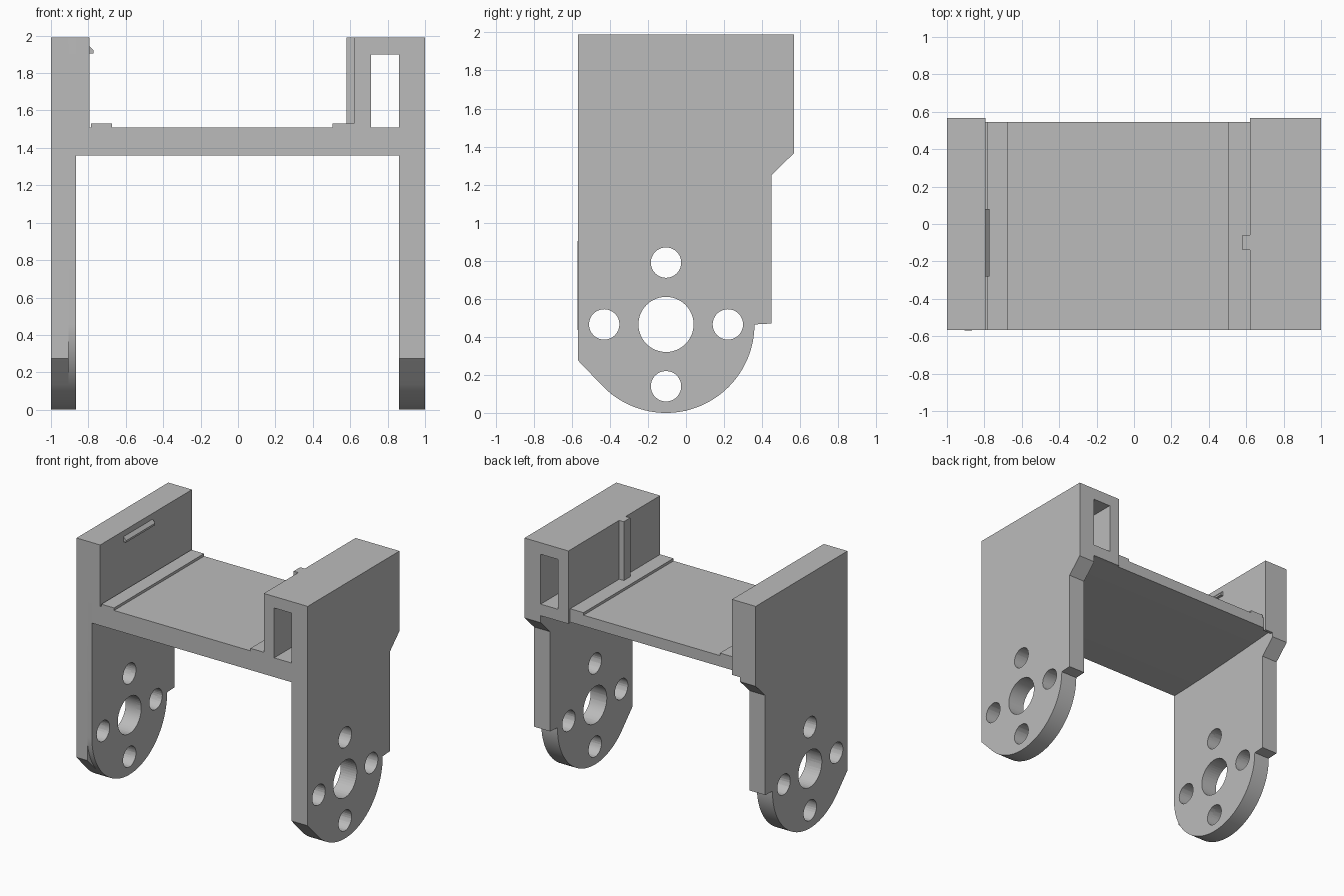
import bpy, bmesh, math
from mathutils import Vector

cube = bpy.data.objects.get("Cube")
if cube:
    bpy.data.objects.remove(cube, do_unlink=True)

grey = bpy.data.materials.new("light_grey")
grey.use_nodes = True
COLOUR = (0.5, 0.5, 0.5, 1)
grey.diffuse_color = COLOUR
grey.node_tree.nodes["Principled BSDF"].inputs["Base Color"].default_value = COLOUR

FRONT, BACK, TOP = -0.567, 0.567, 1.99
DECK_BACK, DECK_TOP, DECK_LOW = 0.545, 1.51, 1.36
HUB_Y, HUB_Z, HUB_R = -0.105, 0.465, 0.465


def prism(name, outlines, axis, lo, hi):
    """Extrude outlines along x (points are y, z) or along y (points are x, z)."""
    bm = bmesh.new()
    for points in outlines:
        def place(p, d):
            return (d, p[0], p[1]) if axis == "x" else (p[0], d, p[1])
        face = bm.faces.new([bm.verts.new(place(p, lo)) for p in points])
        moved = bmesh.ops.extrude_face_region(bm, geom=[face])["geom"]
        shift = Vector(place((0, 0), hi - lo))
        bmesh.ops.translate(bm, vec=shift, verts=[v for v in moved if isinstance(v, bmesh.types.BMVert)])
    bmesh.ops.recalc_face_normals(bm, faces=bm.faces)
    mesh = bpy.data.meshes.new(name)
    bm.to_mesh(mesh)
    bm.free()
    mesh.materials.append(grey)
    obj = bpy.data.objects.new(name, mesh)
    bpy.context.collection.objects.link(obj)
    return obj


def box(name, x0, x1, y0, y1, z0, z1):
    return prism(name, [[(x0, z0), (x1, z0), (x1, z1), (x0, z1)]], "y", y0, y1)


def arc(cy, cz, r, start, end, steps):
    angles = [math.radians(start + (end - start) * i / steps) for i in range(steps + 1)]
    return [(cy + r * math.cos(a), cz + r * math.sin(a)) for a in angles]


def smooth(obj):
    bpy.ops.object.select_all(action="DESELECT")
    obj.select_set(True)
    bpy.context.view_layer.objects.active = obj
    bpy.ops.object.shade_smooth_by_angle(angle=math.radians(25))


def side_plate(name, x0, x1, clipped_corner):
    """Upright plate with a rounded foot and a five-hole hub pattern."""
    upper = [(0.45, 0.47), (0.45, 1.25), (BACK, 1.365), (BACK, TOP), (FRONT, TOP)]
    if clipped_corner:
        outline = upper + [(FRONT, 0.275)] + arc(HUB_Y, HUB_Z, HUB_R, -135, 0, 48)
    else:
        outline = upper + arc(HUB_Y, HUB_Z, HUB_R, -179, 0, 64)
    plate = prism(name, [outline], "x", x0, x1)
    holes = [arc(HUB_Y, HUB_Z, 0.145, 0, 352.5, 47)]
    for k in range(4):
        a = k * math.pi / 2
        cy, cz = HUB_Y + 0.325 * math.cos(a), HUB_Z + 0.325 * math.sin(a)
        holes.append(arc(cy, cz, 0.08, 0, 348.75, 31))
    cutter = prism("hole_cutter", holes, "x", x0 - 0.1, x1 + 0.1)
    cutter.hide_render = True
    smooth(plate)
    cut = plate.modifiers.new("holes", "BOOLEAN")
    cut.object, cut.operation, cut.solver = cutter, "DIFFERENCE", "EXACT"
    bpy.ops.object.modifier_apply(modifier=cut.name)
    bpy.data.objects.remove(cutter, do_unlink=True)
    smooth(plate)


# Side plates: the right one has a fully rounded inner layer
side_plate("left_plate", 0.86, 1.0, True)
side_plate("right_plate_outer", -1.0, -0.905, True)
side_plate("right_plate_inner", -0.905, -0.865, False)

# Deck with an underside that rises gently to the back
under = []
for i in range(13):
    t = i / 12
    under.append((FRONT + (DECK_BACK - FRONT) * t, DECK_LOW + 0.065 * t ** 1.4))
deck = prism("deck", [under + [(DECK_BACK, DECK_TOP), (FRONT, DECK_TOP)]], "x", -0.865, 0.86)
smooth(deck)

# Raised strips along both sides of the deck
box("right_strip", -0.785, -0.675, FRONT, DECK_BACK, DECK_TOP, 1.53)
box("left_strip", 0.505, 0.62, FRONT, DECK_BACK, DECK_TOP, 1.53)

# Thickened right wall with its ledge and catch
box("right_wall", -0.865, -0.795, FRONT, BACK, DECK_TOP, TOP)
box("right_wall_ledge", -0.865, -0.795, DECK_BACK, BACK, 1.4, DECK_TOP)
prism("catch", [[(-0.795, 1.905), (-0.772, 1.905), (-0.772, 1.92), (-0.795, 1.945)]], "y", -0.28, 0.08)

# Hollow left wall: inner wall, lintel, sill and vertical rib
box("left_inner_wall", 0.62, 0.71, FRONT, BACK, DECK_TOP, TOP)
box("left_lintel", 0.71, 0.86, FRONT, BACK, 1.9, TOP)
box("left_sill", 0.62, 0.86, DECK_BACK, BACK, 1.42, DECK_TOP)
box("rib", 0.58, 0.62, -0.14, -0.06, 1.53, TOP)
